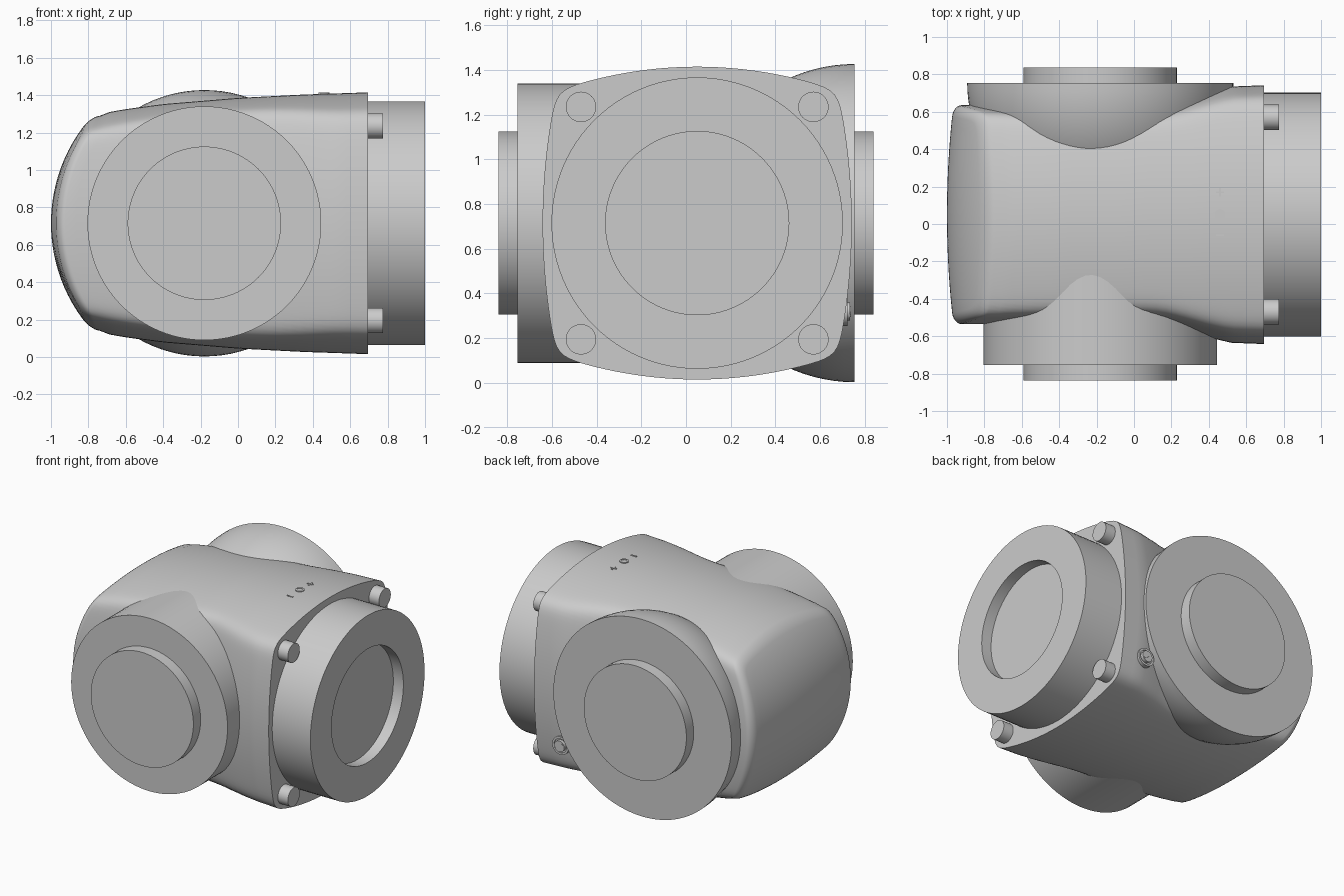
import bpy, bmesh, math
from mathutils import Matrix, Vector

cube = bpy.data.objects.get("Cube")
if cube:
    bpy.data.objects.remove(cube, do_unlink=True)

grey = bpy.data.materials.new("cast_grey")
grey.use_nodes = True
grey.diffuse_color = (0.6, 0.6, 0.6, 1)
grey.node_tree.nodes["Principled BSDF"].inputs["Base Color"].default_value = (0.6, 0.6, 0.6, 1)

CY, CZ = 0.05, 0.715      # main axis
PORT_X = -0.18            # side port axis


def finish(name, bm, angle=35):
    bmesh.ops.recalc_face_normals(bm, faces=bm.faces)
    mesh = bpy.data.meshes.new(name)
    bm.to_mesh(mesh)
    bm.free()
    mesh.materials.append(grey)
    obj = bpy.data.objects.new(name, mesh)
    bpy.context.collection.objects.link(obj)
    bpy.ops.object.select_all(action="DESELECT")
    obj.select_set(True)
    bpy.context.view_layer.objects.active = obj
    bpy.ops.object.shade_smooth_by_angle(angle=math.radians(angle))
    return obj


def lathe(name, profile, origin, axis, sides=96):
    """Revolve (radius, distance) points about an axis through origin."""
    turn = Vector((0, 0, 1)).rotation_difference(Vector(axis)).to_matrix().to_4x4()
    bm = bmesh.new()
    rings = []
    for r, d in profile:
        if r == 0:
            rings.append([bm.verts.new((0, 0, d))] * sides)
        else:
            rings.append([bm.verts.new((r * math.cos(k * math.tau / sides),
                                        r * math.sin(k * math.tau / sides), d))
                          for k in range(sides)])
    for a, b in zip(rings, rings[1:]):
        for k in range(sides):
            n = (k + 1) % sides
            bm.faces.new(dict.fromkeys((a[k], a[n], b[n], b[k])))
    bm.transform(Matrix.Translation(origin) @ turn)
    return finish(name, bm)


def block(name, centre, size, roll=None):
    bm = bmesh.new()
    bmesh.ops.create_cube(bm, size=1)
    bm.transform(Matrix.Translation(centre) @ (roll or Matrix()) @ Matrix.Diagonal((*size, 1)))
    return finish(name, bm)


def blend(x, stops):
    """Smooth interpolation through (x, value) stops."""
    if x <= stops[0][0]:
        return stops[0][1]
    for (x0, v0), (x1, v1) in zip(stops, stops[1:]):
        if x <= x1:
            return v0 + (v1 - v0) * (x - x0) / (x1 - x0)
    return stops[-1][1]


HEIGHT = [(-0.8, 0.575), (-0.6, 0.61), (-0.4, 0.637), (0, 0.67), (0.35, 0.688), (0.7, 0.70)]
WIDTH = [(0.05, 0.585), (0.15, 0.592), (0.25, 0.615), (0.4, 0.657), (0.52, 0.685), (0.7, 0.692)]


def section_radius(ang, x):
    """Radius of the barrel-sided rounded square at a given angle."""
    h, w = blend(x, HEIGHT), blend(x, WIDTH)
    c, s = abs(math.cos(ang)), abs(math.sin(ang))
    lo, hi = 0.0, 1.2
    for _ in range(24):
        r = (lo + hi) / 2
        y, z = r * c, r * s
        f = ((z + 0.27 * y * y) / h) ** 24 + ((y + 0.18 * z * z) / w) ** 24
        lo, hi = (r, hi) if f < 1 else (lo, r)
    return lo


def end_x(y, z):
    """Domed closed end of the housing."""
    return -1 + 0.86 - math.sqrt(0.86 ** 2 - min(z * z, 0.7)) + 0.1 * y * y


def make_housing():
    n, edge = 192, 0.06
    bm = bmesh.new()
    rings = []
    angles = [k * math.tau / n for k in range(n)]
    base = [section_radius(a, -0.8) for a in angles]

    def add_ring(point):
        rings.append([bm.verts.new(point(k, a)) for k, a in enumerate(angles)])

    def place(x, r, a):
        return (x, CY + r * math.cos(a), CZ + r * math.sin(a))

    # domed end
    for i in range(1, 13):
        def dome(k, a, f=i / 12):
            r = (base[k] - edge) * f
            return place(end_x(r * math.cos(a), r * math.sin(a)), r, a)
        add_ring(dome)
    # rounded rim
    for i in range(1, 7):
        def rim(k, a, t=i / 6 * math.pi / 2):
            r = base[k] - edge * (1 - math.sin(t))
            x = end_x(r * math.cos(a), r * math.sin(a)) + edge * 0.7 * (1 - math.cos(t))
            return place(x, r, a)
        add_ring(rim)
    # flared side walls
    for i in range(1, 29):
        def wall(k, a, f=i / 28):
            r = base[k]
            x0 = end_x(r * math.cos(a), r * math.sin(a)) + edge * 0.7
            x = x0 + (0.695 - x0) * f
            return place(x, section_radius(a, x), a)
        add_ring(wall)
    for a, b in zip(rings, rings[1:]):
        for k in range(n):
            m = (k + 1) % n
            bm.faces.new((a[k], a[m], b[m], b[k]))
    tip = bm.verts.new((-1, CY, CZ))
    for k in range(n):
        bm.faces.new((tip, rings[0][k], rings[0][(k + 1) % n]))
    bm.faces.new(rings[-1])
    return finish("housing", bm, 40)


make_housing()

# Open end collar with its recessed bore
lathe("end_collar", [(0, 0.6), (0.652, 0.6), (0.652, 1), (0.41, 1), (0.41, 0.92), (0, 0.92)],
      (0, CY, CZ), (1, 0, 0))

# Front port: straight flange with raised boss
lathe("front_port", [(0, 0.2), (0.625, 0.24), (0.625, 0.755), (0.41, 0.755), (0.41, 0.838), (0, 0.838)],
      (PORT_X, 0, CZ), (0, -1, 0))

# Back port: half-round bowl with raised boss
bowl = [(0.712 * math.sin(t), 0.755 - 0.712 * math.cos(t))
        for t in (i * math.pi / 48 for i in range(1, 25))]
lathe("back_port", [(0, 0.043)] + bowl + [(0.41, 0.755), (0.41, 0.838), (0, 0.838)],
      (PORT_X, 0, CZ), (0, 1, 0))

# Four corner bolts
for side, sy in (("front", -1), ("back", 1)):
    for level, sz in (("lower", -1), ("upper", 1)):
        lathe(f"{side}_{level}_bolt", [(0, 0.6), (0.068, 0.6), (0.068, 0.775), (0, 0.775)],
              (0, CY + 0.52 * sy, CZ + 0.52 * sz), (1, 0, 0), 32)

# Slotted plug low on the back wall
lathe("plug", [(0, 0.66), (0.065, 0.66), (0.065, 0.722), (0.05, 0.722), (0.05, 0.712),
               (0.04, 0.712), (0.04, 0.735), (0, 0.735)], (0.5, 0, 0.32), (0, 1, 0), 32)
block("plug_slot_bar", (0.5, 0.735, 0.32), (0.07, 0.008, 0.012), Matrix.Rotation(0.6, 4, "Y"))

# Small adjuster on the top with its two tick marks
lathe("adjuster", [(0, 1.38), (0.03, 1.38), (0.03, 1.413), (0.02, 1.413), (0.02, 1.409), (0, 1.409)],
      (0.46, CY, 0), (0, 0, 1), 24)
block("adjuster_tick_front", (0.46, -0.06, 1.404), (0.045, 0.01, 0.008))
block("adjuster_tick_back", (0.46, 0.17, 1.403), (0.045, 0.01, 0.008))
block("adjuster_cross_tick_back", (0.46, 0.17, 1.403), (0.01, 0.045, 0.008))
